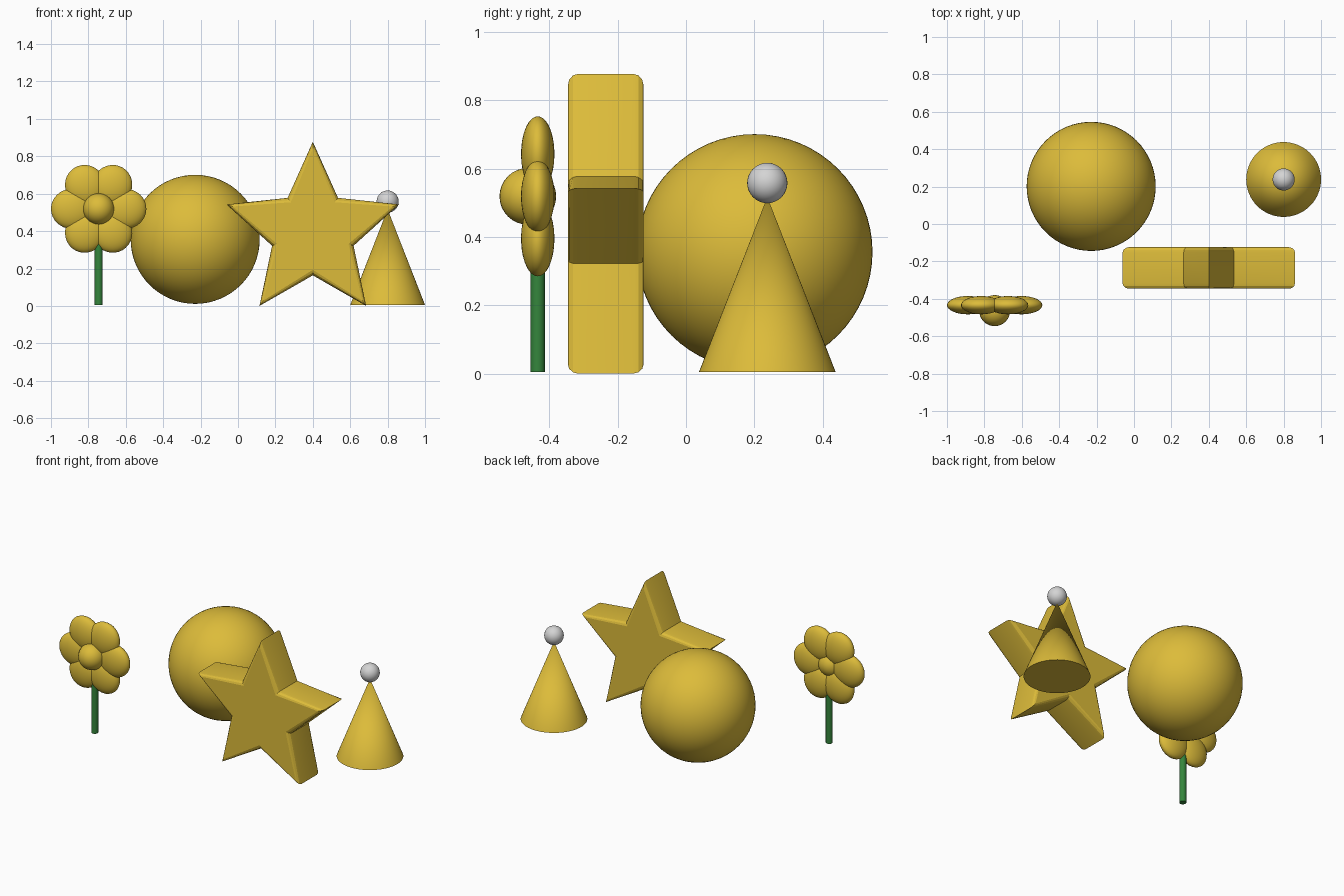
import bpy, bmesh
from math import sin, cos, pi, radians

cube = bpy.data.objects.get("Cube")
if cube:
    bpy.data.objects.remove(cube, do_unlink=True)


def material(name, rgb):
    m = bpy.data.materials.new(name)
    m.use_nodes = True
    m.diffuse_color = (*rgb, 1)
    m.node_tree.nodes["Principled BSDF"].inputs["Base Color"].default_value = (*rgb, 1)
    return m


gold = material("gold", (0.72, 0.50, 0.042))
silver = material("silver", (0.66, 0.66, 0.66))
green = material("stem green", (0.035, 0.235, 0.045))


def finish(name, mat, angle=40):
    ob = bpy.context.object
    ob.name = name
    ob.data.materials.append(mat)
    bpy.ops.object.shade_smooth_by_angle(angle=radians(angle))
    return ob


def ball(name, mat, loc, radius, scale=(1, 1, 1), turn=0, segments=48):
    bpy.ops.mesh.primitive_uv_sphere_add(segments=segments, ring_count=segments // 2,
                                         radius=radius, location=loc, rotation=(0, turn, 0))
    bpy.context.object.scale = scale
    return finish(name, mat)


def cone(name, mat, x, y, bottom, top, r1, r2, sides):
    bpy.ops.mesh.primitive_cone_add(vertices=sides, radius1=r1, radius2=r2, depth=top - bottom,
                                    location=(x, y, (bottom + top) / 2))
    return finish(name, mat)


# Flower: stem, six flattened petals and a round centre
FX, FY, FZ = -0.745, -0.434, 0.519
cone("flower_stem", green, FX, FY, 0.005, FZ, 0.021, 0.021, 24)
for i in range(6):
    a = i * pi / 3
    ball(f"petal_{i + 1}", gold, (FX + 0.143 * cos(a), FY, FZ + 0.143 * sin(a)),
         1, (0.112, 0.049, 0.107), -a, 32)
ball("flower_centre", gold, (FX, -0.463, FZ), 0.083, segments=32)

# Large ball
ball("large_ball", gold, (-0.229, 0.201, 0.356), 0.345, segments=64)

# Cone with a small ball on its tip
cone("cone", gold, 0.8, 0.238, 0.005, 0.517, 0.2, 0.0, 64)
ball("cone_tip_ball", silver, (0.8, 0.238, 0.558), 0.059, segments=32)


# Thick star with rounded front and back rims
def star_ring(bm, y, grow):
    ring = []
    for i in range(10):
        r = 0.229 - 0.029 * (1 - grow) if i % 2 else 0.485 - 0.035 * (1 - grow)
        a = pi / 2 + i * pi / 5
        ring.append(bm.verts.new((r * cos(a), y, r * sin(a))))
    return ring


HALF, RIM, STEPS = 0.111, 0.03, 3
arc = [(HALF - RIM + RIM * cos(t * pi / 2 / STEPS), sin(t * pi / 2 / STEPS))
       for t in range(STEPS + 1)]
profile = [(-y, g) for y, g in arc] + arc[::-1]
bm = bmesh.new()
rings = [star_ring(bm, y, g) for y, g in profile]
for a, b in zip(rings, rings[1:]):
    for i in range(10):
        j = (i + 1) % 10
        bm.faces.new((a[i], a[j], b[j], b[i]))
bm.faces.new(rings[0])
bm.faces.new(rings[-1])
bmesh.ops.recalc_face_normals(bm, faces=bm.faces)
mesh = bpy.data.meshes.new("star")
bm.to_mesh(mesh)
bm.free()
star = bpy.data.objects.new("star", mesh)
star.location = (0.4, -0.235, 0.3925)
bpy.context.collection.objects.link(star)
bpy.ops.object.select_all(action='DESELECT')
star.select_set(True)
bpy.context.view_layer.objects.active = star
finish("star", gold, 20)
